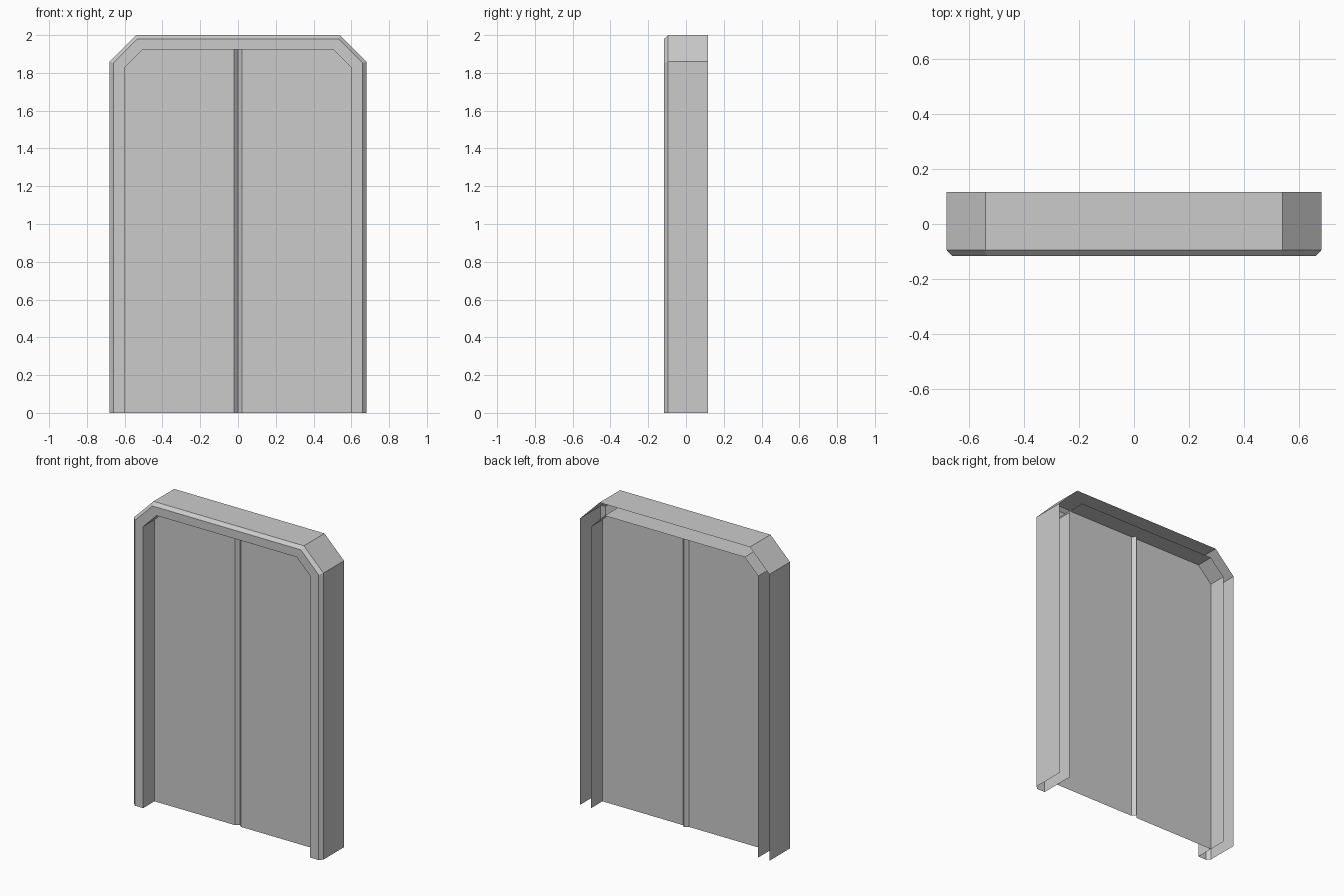
import bpy
import bmesh

if "Cube" in bpy.data.objects:
    bpy.data.objects.remove(bpy.data.objects["Cube"])

BACK, SHOULDER, FRONT = 0.116, -0.095, -0.116   # frame depth stations
PANEL_Y, GROOVE = 0.0, 0.021                    # door plane, groove half width / depth


def arch(half_width, top, corner_x, corner_z):
    """Open chamfered arch outline in x/z, from left foot to right foot."""
    right = [(corner_x, top), (half_width, corner_z), (half_width, 0)]
    return [(-x, z) for x, z in reversed(right)] + right


def make_object(name, bm):
    mesh = bpy.data.meshes.new(name)
    bm.to_mesh(mesh)
    bm.free()
    obj = bpy.data.objects.new(name, mesh)
    bpy.context.collection.objects.link(obj)
    return obj


outer = arch(0.68, 2.0, 0.54, 1.86)
bevel = arch(0.66, 1.98, 0.532, 1.852)
inner = arch(0.60, 1.925, 0.503, 1.828)

# Door frame: open-backed shell lofted round the arch
bm = bmesh.new()
sections = [(outer, BACK), (outer, SHOULDER), (bevel, FRONT), (inner, FRONT), (inner, BACK)]
rows = [[bm.verts.new((x, y, z)) for x, z in outline] for outline, y in sections]
for a, b in zip(rows, rows[1:]):
    for i in range(len(a) - 1):
        bm.faces.new((a[i], b[i], b[i + 1], a[i + 1]))
make_object("door_frame", bm)

# Door leaves: flat sheet with a sloped edge into the central V groove, mirrored
bm = bmesh.new()
half = [(GROOVE, 0)] + list(reversed(inner[3:])) + [(GROOVE, 1.925)]
leaf = [bm.verts.new((x, PANEL_Y, z)) for x, z in half]
bm.faces.new(leaf)
low, high = (bm.verts.new((0, PANEL_Y + GROOVE, z)) for z in (0, 1.925))
bm.faces.new((low, leaf[0], leaf[-1], high))
doors = make_object("door_leaves", bm)
doors.modifiers.new("Mirror", 'MIRROR')
